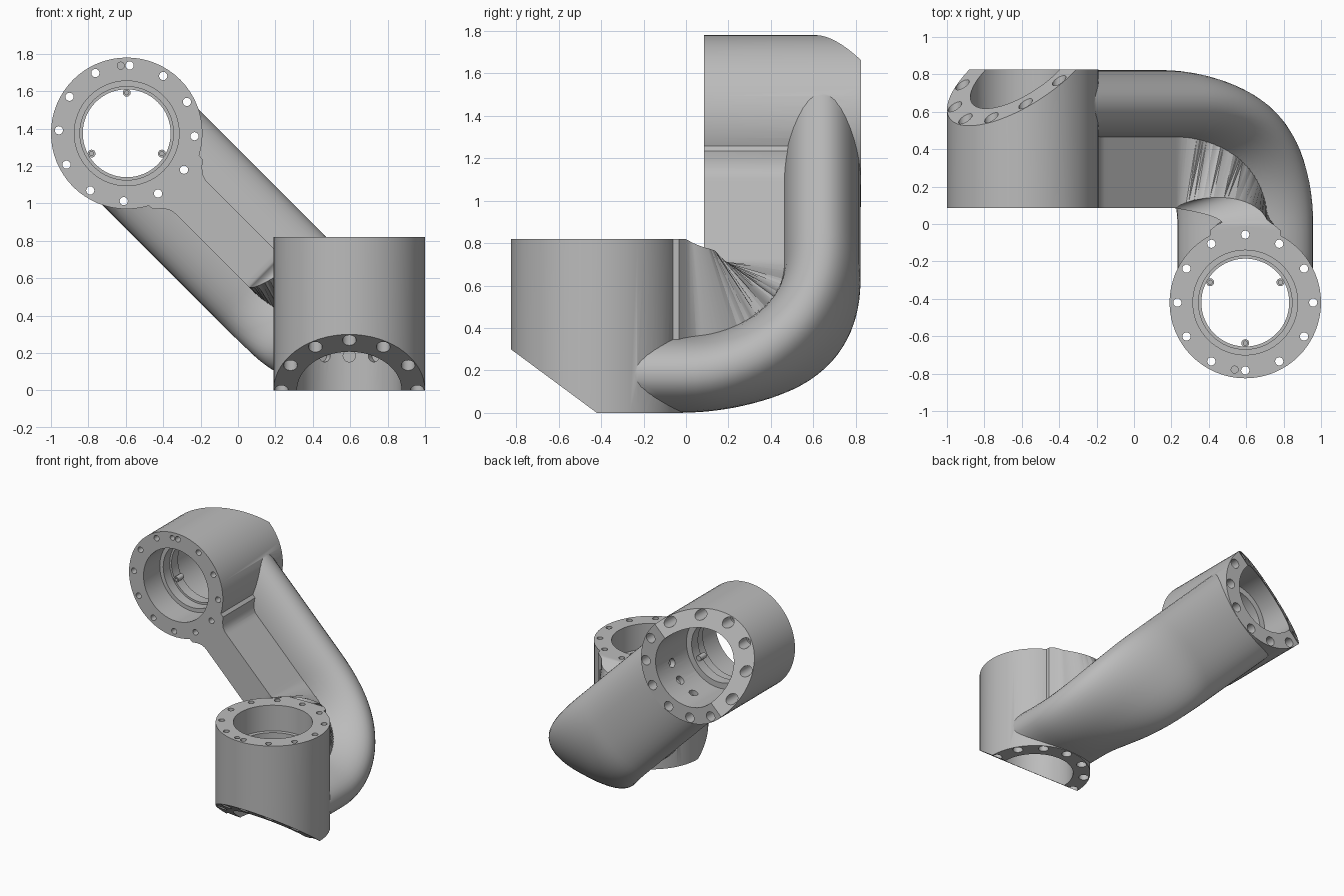
import bpy, bmesh, math
from mathutils import Vector, Matrix

if "Cube" in bpy.data.objects:
    bpy.data.objects.remove(bpy.data.objects["Cube"])

metal = bpy.data.materials.new("cast_grey")
metal.use_nodes = True
GREY = (0.5, 0.5, 0.5, 1)
metal.diffuse_color = GREY
metal.node_tree.nodes["Principled BSDF"].inputs["Base Color"].default_value = GREY

HUB_R = 0.405
U = Vector((1, 0, -1)).normalized()    # arm direction leaving the upper hub
W = Vector((1, 0, 1)).normalized()     # across the arm
Y = Vector((0, 1, 0))
Z = Vector((0, 0, 1))


def loft(bm, rings):
    """Skin a closed solid over matching rings of points."""
    rows = [[bm.verts.new(p) for p in ring] for ring in rings]
    n = len(rows[0])
    for a, b in zip(rows, rows[1:]):
        for i in range(n):
            j = (i + 1) % n
            bm.faces.new((a[i], a[j], b[j], b[i]))
    bm.faces.new(rows[0][::-1])
    bm.faces.new(rows[-1])


def lathe(bm, profile, frame, seg=64):
    """Solid of revolution from (radius, height) pairs."""
    turn = [math.tau * i / seg for i in range(seg)]
    loft(bm, [[frame @ Vector((r * math.cos(t), r * math.sin(t), z)) for t in turn]
              for r, z in profile])


def finish(bm, name):
    bmesh.ops.recalc_face_normals(bm, faces=bm.faces)
    mesh = bpy.data.meshes.new(name)
    bm.to_mesh(mesh)
    bm.free()
    mesh.materials.append(metal)
    obj = bpy.data.objects.new(name, mesh)
    bpy.context.collection.objects.link(obj)
    return obj


def combine(target, tool, operation):
    """Apply one boolean and discard the tool."""
    tool.hide_render = True
    mod = target.modifiers.new("combine", "BOOLEAN")
    mod.operation, mod.solver, mod.object = operation, "EXACT", tool
    bpy.context.view_layer.update()
    graph = bpy.context.evaluated_depsgraph_get()
    mesh = bpy.data.meshes.new_from_object(target.evaluated_get(graph))
    target.modifiers.clear()
    target.data = mesh
    bpy.data.objects.remove(tool)


def frame_of(origin, x, z):
    """Hub frame: z out of the mounting face, x towards the arm."""
    m = Matrix((x, z.cross(x), z)).transposed().to_4x4()
    m.translation = origin
    return m


def polar(r, degrees, z=0):
    a = math.radians(degrees)
    return Matrix.Translation((r * math.cos(a), r * math.sin(a), z))


# Hubs: frame, length, bolt phase, blind hole angle, boss phase, arm depth
upper = (frame_of(Vector((-0.595, 0.085, 1.375)), U, -Y), 0.74, 12.5, 140, 15, 0.555)
lower = (frame_of(Vector((0.595, -0.42, 0.82)), Y, Z), 0.82, 0, 171, 60, 0.635)
hubs = (upper, lower)

# Arm path: straight, quarter bend, straight, with an eighth turn of twist
BEND = 0.64
RUN = 1.19 * math.sqrt(2) - BEND
ARC = BEND * math.pi / 2
TOTAL = RUN + ARC + 0.42
START = Vector((-0.595, 0.64, 1.375))


def station(s):
    """Centre, inward normal, sideways direction and bend fraction."""
    t = min(max((s - RUN) / ARC, 0), 1)
    a = t * math.pi / 2
    p = START + U * min(s, RUN)
    p += U * BEND * math.sin(a) - Y * BEND * (1 - math.cos(a))
    p -= Y * max(s - RUN - ARC, 0)
    inward = -Y * math.cos(a) - U * math.sin(a)
    twist = math.pi / 4 * t * t * (3 - 2 * t)
    n = inward * math.cos(twist) + W * math.sin(twist)
    side = W * math.cos(twist) - inward * math.sin(twist)
    return p, n, side, t


def power(v, e):
    return math.copysign(abs(v) ** e, v)


def arm_ring(s):
    p, n, side, t = station(s)
    angles = [math.tau * i / 40 for i in range(40)]
    return [p + side * 0.363 * power(math.cos(a), 0.92) + n * 0.183 * power(math.sin(a), 0.92)
            for a in angles]


def web_ring(s):
    p, n, side, t = station(s)
    h = 0.555 + 0.08 * t - 0.07 * math.sin(math.pi * t)
    gap = max(min(s, TOTAL - s) - HUB_R + 0.02, 0)
    half = 0.12 + 0.07 * max(1 - gap / 0.1, 0) ** 2
    return [p - side * half, p + side * half, p + side * half + n * h, p - side * half + n * h]


def sweep(name, ring, margin, steps):
    bm = bmesh.new()
    span = TOTAL - 2 * margin
    loft(bm, [ring(margin + span * i / steps) for i in range(steps + 1)])
    return finish(bm, name)


# Swept arm with the stiffening web inside the elbow
body = sweep("elbow_bracket", arm_ring, 0.02, 56)
combine(body, sweep("web", web_ring, 0.33, 64), "UNION")

# Hub barrels
for frame, length, *rest in hubs:
    bm = bmesh.new()
    lathe(bm, [(HUB_R, 0), (HUB_R, -length)], frame)
    combine(body, finish(bm, "barrel"), "UNION")

for frame, length, phase, blind, boss, depth in hubs:
    # Sloping cut across the outer half of the rear flange
    bm = bmesh.new()
    wedge = [(0.1, -0.074), (-0.8, 0.592), (-0.8, -0.3), (0.1, -0.3)]
    loft(bm, [[frame @ Vector((x, y, z - length)) for x, z in wedge] for y in (-0.6, 0.6)])
    combine(body, finish(bm, "slope_cutter"), "DIFFERENCE")

    # Stepped bore, counterbored bolt circle and a blind dowel hole
    bm = bmesh.new()
    lathe(bm, [(0.28, 0.1), (0.28, -0.2), (0.25, -0.2), (0.25, -0.28), (0.235, -0.28),
               (0.235, -0.36), (0.28, -0.36), (0.28, -1)], frame)
    for k in range(12):
        lathe(bm, [(0.022, 0.1), (0.022, -0.4), (0.037, -0.4), (0.037, -1)],
              frame @ polar(0.363, phase + 30 * k), 16)
    lathe(bm, [(0.019, 0.1), (0.019, -0.08)], frame @ polar(0.363, blind), 16)
    combine(body, finish(bm, "bore_cutter"), "DIFFERENCE")

    # Small pockets in the bore wall towards the arm
    bm = bmesh.new()
    for angle in (-28, 0, 28):
        spin = Matrix.Rotation(math.radians(angle), 4, "Z")
        aim = Matrix.Rotation(math.pi / 2, 4, "Y")
        place = frame @ Matrix.Translation((0, 0, -depth)) @ spin @ aim
        lathe(bm, [(0.033, 0.2), (0.033, 0.32)], place, 16)
    combine(body, finish(bm, "pocket_cutter"), "DIFFERENCE")

# Screw bosses on the inner lips
bm = bmesh.new()
for frame, length, phase, blind, boss, depth in hubs:
    for k in range(3):
        spot = frame @ polar(0.217, boss + 120 * k)
        lathe(bm, [(0.021, -0.34), (0.021, -0.27), (0.011, -0.27), (0.011, -0.3)], spot, 16)
bosses = finish(bm, "screw_bosses")

for obj in (body, bosses):
    bpy.ops.object.select_all(action="DESELECT")
    obj.select_set(True)
    bpy.context.view_layer.objects.active = obj
    bpy.ops.object.shade_smooth_by_angle(angle=math.radians(30))
